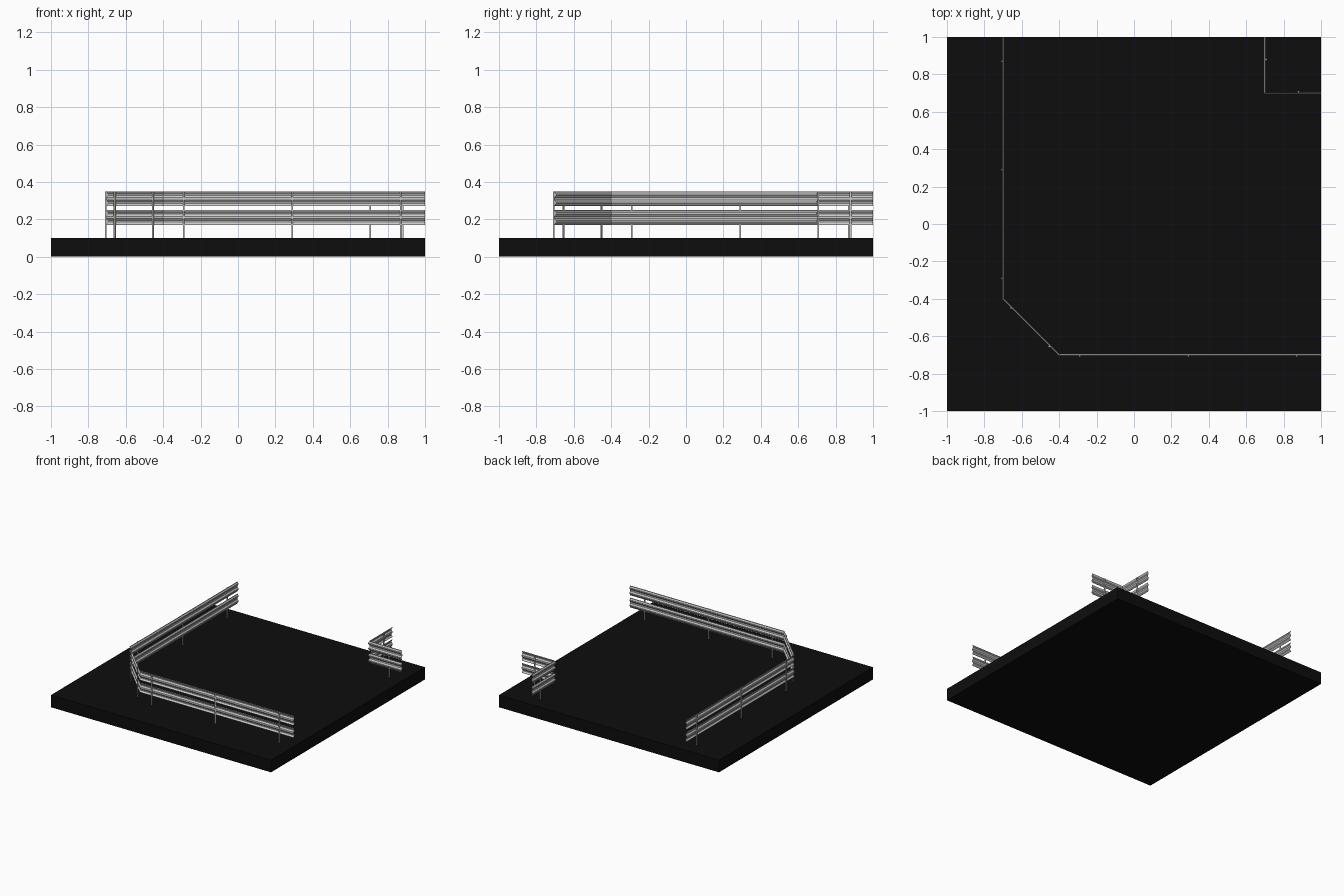
import bpy, bmesh
from mathutils import Vector

if "Cube" in bpy.data.objects:
    bpy.data.objects.remove(bpy.data.objects["Cube"])

# black road slab
bpy.ops.mesh.primitive_cube_add(size=1, location=(0, 0, 0.05))
slab = bpy.context.object
slab.name = "road_slab"
slab.scale = (2, 2, 0.1)
black = bpy.data.materials.new("asphalt")
black.diffuse_color = (0.004, 0.004, 0.004, 1)
black.use_nodes = True
black.node_tree.nodes["Principled BSDF"].inputs["Base Color"].default_value = black.diffuse_color
slab.data.materials.append(black)

# W-beam section: (offset towards the road, height above the lower edge)
SECTION = [(-0.003, 0), (-0.003, 0.005), (0.004, 0.015), (0.004, 0.023),
           (-0.004, 0.034), (-0.004, 0.046),
           (0.004, 0.057), (0.004, 0.065), (-0.003, 0.075), (-0.003, 0.08)]


def left(d):
    return Vector((-d.y, d.x))


def rail(name, path, z0):
    """Sweep the section along the path with mitred corners; road is on the left."""
    pts = [Vector(p) for p in path]
    dirs = [(b - a).normalized() for a, b in zip(pts, pts[1:])]
    bm = bmesh.new()
    rows = []
    for i, p in enumerate(pts):
        n0, n1 = left(dirs[max(i - 1, 0)]), left(dirs[min(i, len(dirs) - 1)])
        m = (n0 + n1) / (1 + n0.dot(n1))
        rows.append([bm.verts.new((p.x + m.x * o, p.y + m.y * o, z0 + h))
                     for o, h in SECTION])
    for a, b in zip(rows, rows[1:]):
        for j in range(len(SECTION) - 1):
            bm.faces.new((a[j], a[j + 1], b[j + 1], b[j]))
    me = bpy.data.meshes.new(name)
    bm.to_mesh(me)
    bm.free()
    ob = bpy.data.objects.new(name, me)
    bpy.context.collection.objects.link(ob)
    mod = ob.modifiers.new("sheet", "SOLIDIFY")
    mod.thickness = 0.001
    mod.offset = 0


def post(name, a, b, dist):
    """Post behind segment a-b, at a distance from a."""
    a, b = Vector(a), Vector(b)
    d = (b - a).normalized()
    p = a + d * dist - left(d) * 0.007
    bpy.ops.mesh.primitive_cube_add(size=1, location=(p.x, p.y, 0.223))
    ob = bpy.context.object
    ob.name = name
    ob.scale = (0.01, 0.006, 0.25)
    ob.rotation_euler.z = Vector((1, 0)).angle_signed(d) * -1


OUTER = [(-0.7, 1), (-0.7, -0.4), (-0.4, -0.7), (1, -0.7)]
INNER = [(1, 0.7), (0.7, 0.7), (0.7, 1)]

# two stacked rails on each barrier
for label, path in (("outer", OUTER), ("inner", INNER)):
    for level, z in (("lower", 0.17), ("upper", 0.27)):
        rail(f"{label}_{level}_rail", path, z)

# posts: distances along each segment
for label, path, spots in (("outer", OUTER, [(0.13, 0.71, 1.29), (0.065, 0.355), (0.11, 0.69, 1.27)]),
                           ("inner", INNER, [(0.12,), (0.18,)])):
    for a, b, ds in zip(path, path[1:], spots):
        for d in ds:
            post(f"{label}_post", a, b, d)
